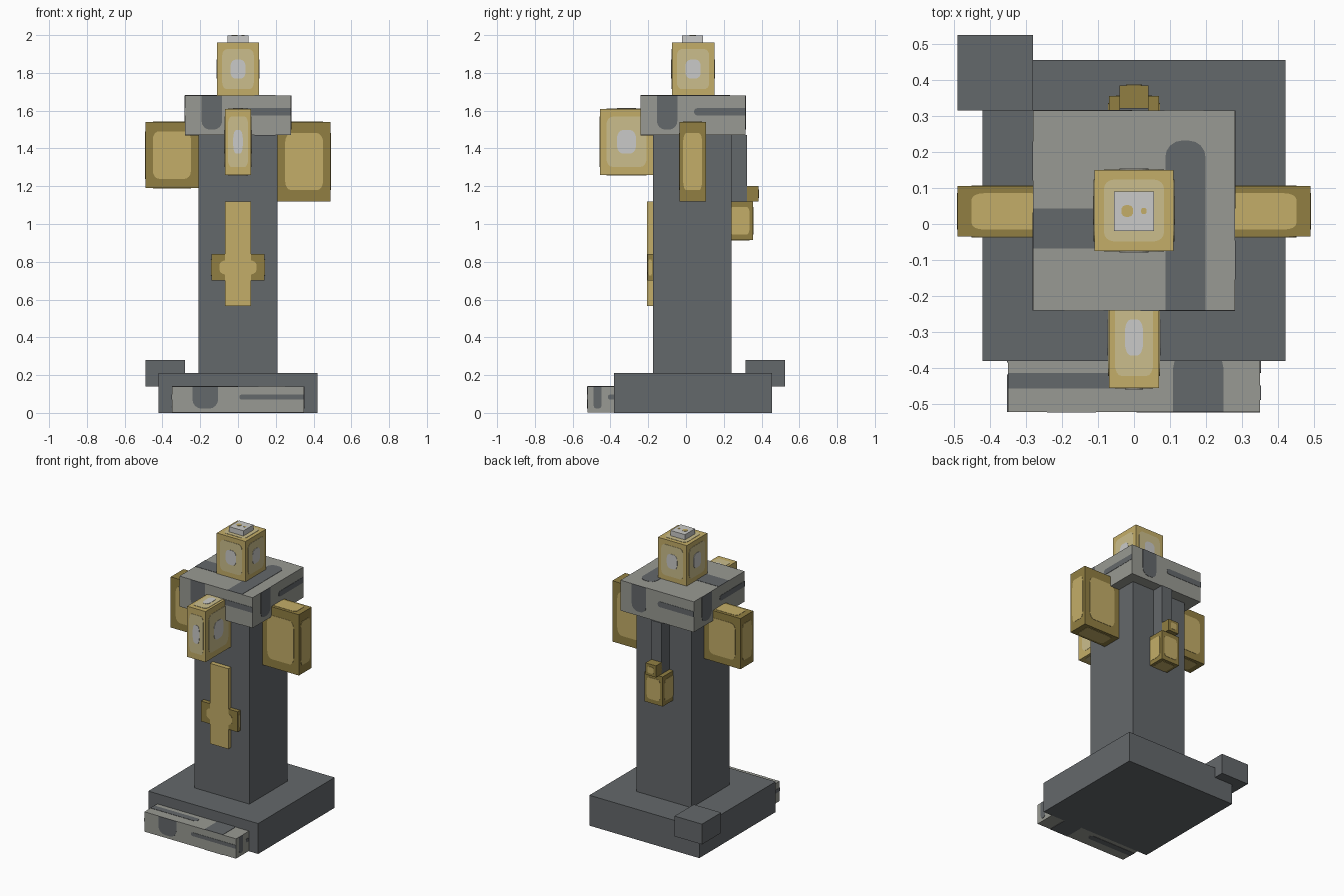
import bpy, bmesh, math
from mathutils import Vector

if "Cube" in bpy.data.objects:
    bpy.data.objects.remove(bpy.data.objects["Cube"], do_unlink=True)


def material(name, rgb):
    """Flat material from 0-255 display values, stored as linear."""
    lin = [((c / 255 + 0.055) / 1.055) ** 2.4 for c in rgb] + [1.0]
    m = bpy.data.materials.new(name)
    m.use_nodes = True
    m.diffuse_color = lin
    m.node_tree.nodes["Principled BSDF"].inputs["Base Color"].default_value = lin
    return m


dark_stone = material("dark_stone", (100, 104, 107))
light_stone = material("light_stone", (153, 154, 147))
dark_gold = material("dark_gold", (145, 127, 66))
gold = material("gold", (196, 174, 104))
pale_gold = material("pale_gold", (203, 190, 140))
white = material("white_glow", (202, 202, 200))


def add_object(name, bm, mat):
    bmesh.ops.recalc_face_normals(bm, faces=bm.faces)
    me = bpy.data.meshes.new(name)
    bm.to_mesh(me)
    bm.free()
    me.materials.append(mat)
    ob = bpy.data.objects.new(name, me)
    bpy.context.collection.objects.link(ob)


def box(name, x, y, z, mat):
    """Box from three (low, high) ranges; returns its ranges."""
    bm = bmesh.new()
    bmesh.ops.create_cube(bm, size=1)
    for v in bm.verts:
        v.co = Vector([(r[0] + r[1]) / 2 + c * (r[1] - r[0]) for r, c in zip((x, y, z), v.co)])
    add_object(name, bm, mat)
    return name, (x, y, z)


FACES = {"right": (0, 1), "left": (0, 0), "back": (1, 1),
         "front": (1, 0), "top": (2, 1), "bottom": (2, 0)}


def plate(part, face, label, u, v, mat, level=1, radius=None):
    """Thin rounded plate on a box face; u and v are fractions of that face.
    Corners on the face's border stay square."""
    name, ranges = part
    axis, side = FACES[face]
    a, b = [i for i in range(3) if i != axis]
    size_u, size_v = [ranges[i][1] - ranges[i][0] for i in (a, b)]
    if face in ("left", "back"):
        u = (1 - u[1], 1 - u[0])
    if radius is None:      # round bar end, or soft corner below
        r = 0.42 * min((u[1] - u[0]) * size_u, (v[1] - v[0]) * size_v)
        ru, rv = r / size_u, r / size_v
    else:
        ru = rv = radius
    outline = []
    for k, (i, j) in enumerate(((1, 1), (0, 1), (0, 0), (1, 0))):
        if u[i] in (0, 1) or v[j] in (0, 1):
            outline.append((u[i], v[j]))
            continue
        cu = u[i] + (ru if i == 0 else -ru)
        cv = v[j] + (rv if j == 0 else -rv)
        for s in range(5):
            t = (k + s / 4) * math.pi / 2
            outline.append((cu + ru * math.cos(t), cv + rv * math.sin(t)))
    bm = bmesh.new()
    verts = []
    for pu, pv in outline:
        co = Vector()
        co[axis] = ranges[axis][side]
        co[a] = ranges[a][0] + pu * size_u
        co[b] = ranges[b][0] + pv * size_v
        verts.append(bm.verts.new(co))
    base = bm.faces.new(verts)
    out = bmesh.ops.extrude_face_region(bm, geom=[base], use_keep_orig=True)
    for g in out["geom"]:
        if isinstance(g, bmesh.types.BMVert):
            g.co[axis] += (0.002 if side else -0.002) * level
    add_object(f"{name}_{face}_{label}", bm, mat)


def inset(part, faces, label, margin, mat, level=1):
    for f in faces:
        span = (margin, 1 - margin)
        plate(part, f, label, span, span, mat, level, radius=0.12)


def cracks(part):
    """Dark bars over every face of a light stone block."""
    for f in ("front", "back", "left", "right"):
        plate(part, f, "upright_crack", (0.155, 0.35), (0.14, 1), dark_stone)
        plate(part, f, "level_crack", (0.51, 1), (0.5, 0.68), dark_stone)
    for f in ("top", "bottom"):
        plate(part, f, "long_crack", (0.655, 0.855), (0, 0.85), dark_stone)
        plate(part, f, "short_crack", (0, 0.5), (0.31, 0.51), dark_stone)


# Stone pedestal, column and cap
box("base", (-0.42, 0.42), (-0.38, 0.455), (0, 0.21), dark_stone)
box("corner_block", (-0.49, -0.28), (0.315, 0.525), (0.14, 0.28), dark_stone)
box("column", (-0.21, 0.21), (-0.175, 0.24), (0.21, 1.47), dark_stone)
cracks(box("front_step", (-0.35, 0.35), (-0.522, -0.31), (0.003, 0.14), light_stone))
cracks(box("cap", (-0.28, 0.28), (-0.24, 0.315), (1.47, 1.68), light_stone))

# Glowing lanterns on the cap and on the front
top_lantern = box("top_lantern", (-0.11, 0.11), (-0.075, 0.15), (1.68, 1.96), gold)
front_lantern = box("front_lantern", (-0.07, 0.07), (-0.455, -0.175), (1.26, 1.61), gold)
for lantern in (top_lantern, front_lantern):
    inset(lantern, FACES, "halo", 0.12, pale_gold)
    inset(lantern, FACES, "core", 0.32, white, 2)

# Finial with two gold specks
finial = box("finial", (-0.055, 0.055), (-0.02, 0.09), (1.95, 1.998), white)
plate(finial, "top", "large_speck", (0.18, 0.48), (0.36, 0.66), gold)
plate(finial, "top", "small_speck", (0.68, 0.82), (0.43, 0.59), gold)

# Side panels of unequal height
for name, x, low in (("left_panel", (0.21, 0.49), 1.12), ("right_panel", (-0.49, -0.21), 1.19)):
    inset(box(name, x, (-0.035, 0.105), (low, 1.54), dark_gold), FACES, "inlay", 0.14, gold)

# Cross on the front of the column
box("cross_upright", (-0.07, 0.07), (-0.206, -0.175), (0.565, 1.12), gold)
bar = box("cross_bar", (-0.14, 0.14), (-0.204, -0.175), (0.70, 0.84), dark_gold)
plate(bar, "front", "inlay", (0.15, 0.85), (0.2, 0.8), gold, 1, 0.2)
inset(bar, ("left", "right"), "inlay", 0.2, gold)

# Hanging lantern on the back
box("hanger", (-0.04, 0.04), (0.24, 0.322), (1.12, 1.47), dark_stone)
knob = box("hanger_knob", (-0.04, 0.04), (0.30, 0.385), (1.12, 1.20), dark_gold)
inset(knob, ("back",), "inlay", 0.22, gold)
hanging = box("hanging_lantern", (-0.07, 0.07), (0.215, 0.355), (0.915, 1.12), dark_gold)
inset(hanging, ("back", "left", "right", "bottom"), "inlay", 0.14, gold)
